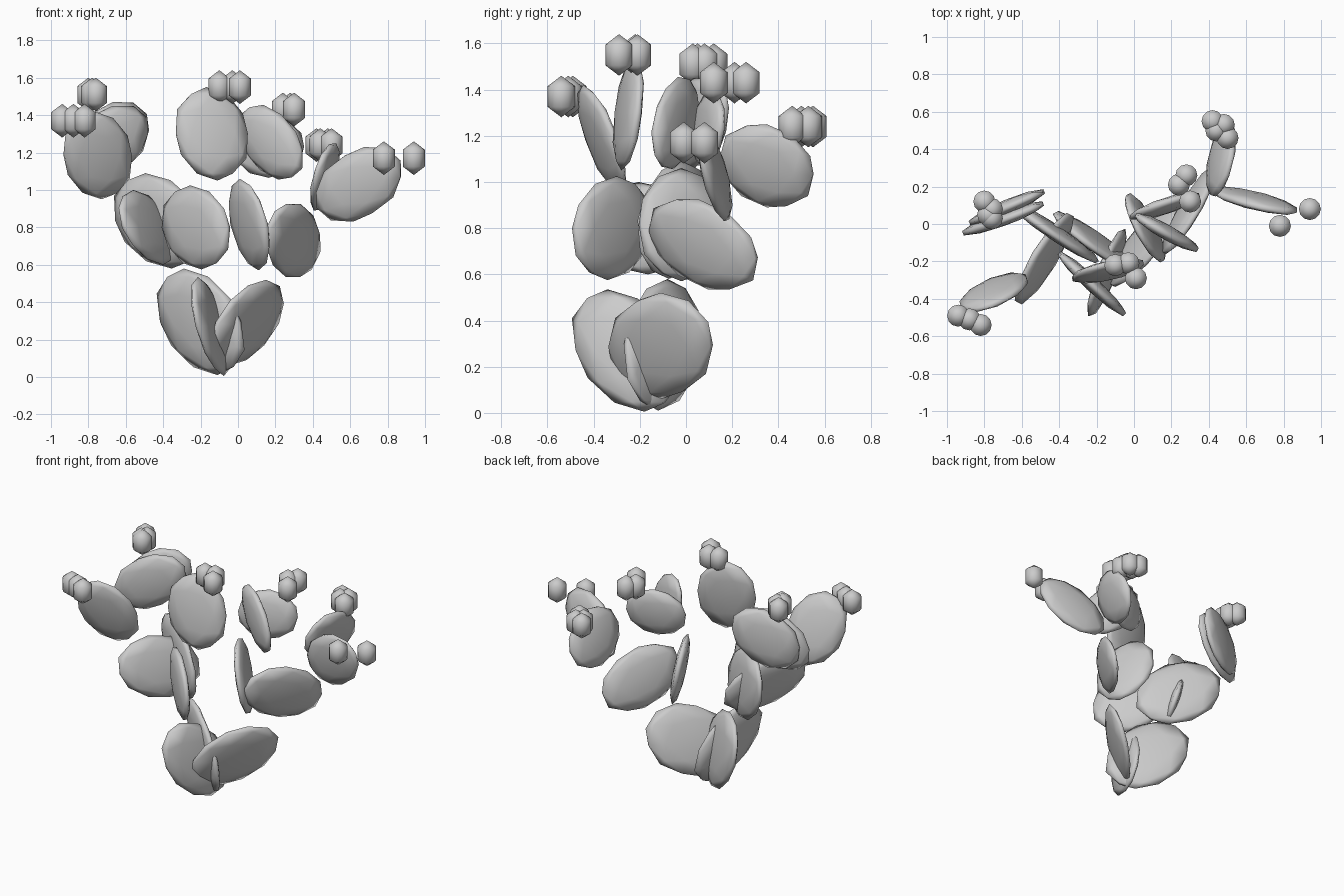
import bpy
import bmesh
from mathutils import Matrix, Vector

cube = bpy.data.objects.get("Cube")
if cube:
    bpy.data.objects.remove(cube, do_unlink=True)

grey = bpy.data.materials.new("plain_grey")
grey.use_nodes = True
shade = (0.6, 0.6, 0.6, 1)
grey.diffuse_color = shade
grey.node_tree.nodes["Principled BSDF"].inputs["Base Color"].default_value = shade

PAD_THICKNESS = 0.04
PAD_WIDEN = 1.05
FRUIT_RADIUS = 0.068
FRUIT_HALF_HEIGHT = 0.09


def finish(bm, name):
    """Turn a bmesh into a smooth shaded object."""
    bmesh.ops.recalc_face_normals(bm, faces=bm.faces)
    for face in bm.faces:
        face.smooth = True
    mesh = bpy.data.meshes.new(name)
    bm.to_mesh(mesh)
    bm.free()
    mesh.materials.append(grey)
    obj = bpy.data.objects.new(name, mesh)
    bpy.context.collection.objects.link(obj)


def pad(name, centre, across, up):
    """Flattened faceted pad, pole along its height, with a blunt rim."""
    across, up = Vector(across) * PAD_WIDEN, Vector(up)
    normal = up.cross(across).normalized() * PAD_THICKNESS
    frame = Matrix((across, normal, up)).transposed().to_4x4()
    bm = bmesh.new()
    bmesh.ops.create_icosphere(bm, subdivisions=2, radius=1,
                               matrix=Matrix.Translation(centre) @ frame)
    finish(bm, name)


def fruits(name, height, spots):
    """Cluster of upright pointed fruits at one height."""
    bm = bmesh.new()
    size = Matrix.Diagonal((FRUIT_RADIUS, FRUIT_RADIUS, FRUIT_HALF_HEIGHT, 1))
    for x, y in spots:
        bmesh.ops.create_uvsphere(bm, u_segments=12, v_segments=3, radius=1,
                                  matrix=Matrix.Translation((x, y, height)) @ size)
    finish(bm, name)


# Base pads
pad("base_pad_right", (-.2, -.1, .295), (.21, -.16, 0), (-.09, .02, .285))
pad("base_pad_front", (-.145, -.26, .27), (.07, .215, 0), (-.07, -.08, .265))
pad("base_pad_left", (.05, -.11, .29), (.16, .22, 0), (.1, 0, .23))

# Middle pads
pad("middle_pad_front", (-.225, -.32, .8), (.175, -.165, 0), (-.03, .02, .225))
pad("middle_pad_far_right", (-.48, -.185, .8), (.13, .24, 0), (-.08, -.02, .2))
pad("middle_pad_back_right", (-.425, -.045, .835), (.225, -.155, 0), (-.07, .03, .255))
pad("middle_pad_centre", (.06, -.02, .815), (.09, -.18, 0), (-.05, 0, .245))
pad("middle_pad_left", (.295, .075, .73), (.135, .23, -.06), (.04, -.02, .195))

# Upper pads
pad("upper_pad_front_right", (-.75, -.365, 1.185), (.18, .06, 0), (-.02, -.08, .235))
pad("upper_pad_back_right", (-.7, .03, 1.25), (.215, .08, .05), (.03, 0, .2))
pad("upper_pad_rear", (-.68, .09, 1.27), (.2, .085, .05), (.01, 0, .2))
pad("upper_pad_centre", (-.14, -.25, 1.3), (.19, .045, 0), (-.03, .03, .25))
pad("upper_pad_centre_left", (.175, -.045, 1.255), (.165, -.095, -.04), (-.04, .01, .2))
pad("upper_pad_centre_back", (.165, .095, 1.23), (.185, .06, 0), (0, .02, .165))
pad("upper_pad_left", (.645, .125, 1.03), (.225, -.05, .04), (.03, -.04, .2))
pad("upper_pad_back_left", (.465, .35, 1.07), (.04, .2, -.04), (.06, 0, .18))

# Fruit clusters
fruits("fruits_front_right", 1.37, [(-.94, -.49), (-.88, -.51), (-.82, -.54)])
fruits("fruits_back_right", 1.51, [(-.8, .12), (-.76, .08), (-.78, .05), (-.76, .03)])
fruits("fruits_centre", 1.55, [(-.1, -.22), (-.03, -.21), (.01, -.29)])
fruits("fruits_centre_left", 1.43, [(.28, .26), (.24, .21), (.3, .12)])
fruits("fruits_back_left", 1.24, [(.42, .55), (.48, .53), (.44, .5), (.5, .46)])
fruits("fruits_left", 1.17, [(.78, -.01), (.94, .08)])
